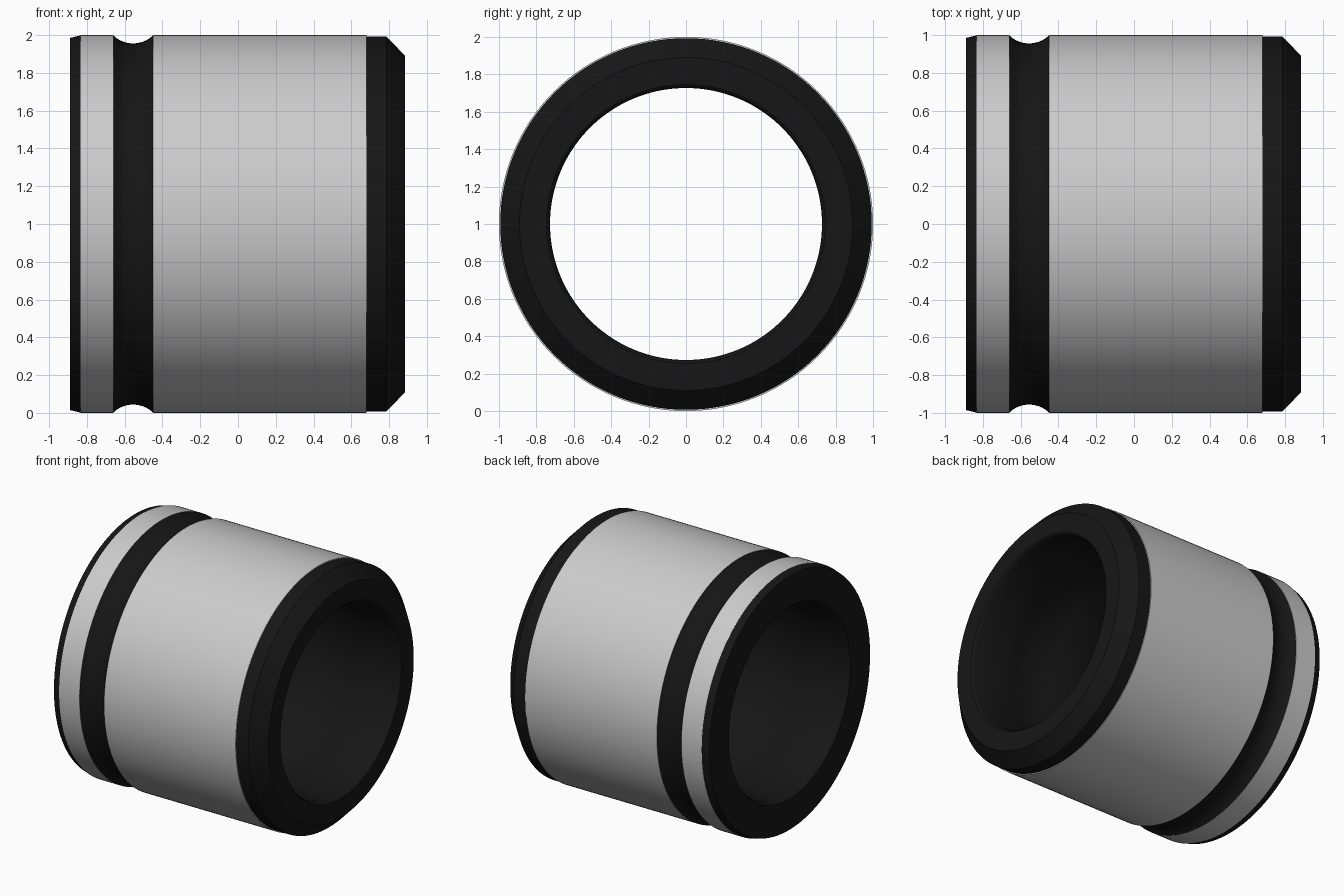
import bpy, math

if "Cube" in bpy.data.objects:
    bpy.data.objects.remove(bpy.data.objects["Cube"])

SEGMENTS = 128


def revolve(name, profile, material=None):
    """Spin a closed (x, radius) profile round the bore axis at z = 1."""
    n = len(profile)
    verts, faces = [], []
    for s in range(SEGMENTS):
        a = 2 * math.pi * s / SEGMENTS
        verts += [(x, r * math.sin(a), 1 + r * math.cos(a)) for x, r in profile]
        t = (s + 1) % SEGMENTS
        for i in range(n):
            j = (i + 1) % n
            faces.append((s * n + i, s * n + j, t * n + j, t * n + i))
    mesh = bpy.data.meshes.new(name)
    mesh.from_pydata(verts, [], faces)
    obj = bpy.data.objects.new(name, mesh)
    bpy.context.collection.objects.link(obj)
    if material:
        mesh.materials.append(material)
    bpy.ops.object.select_all(action='DESELECT')
    obj.select_set(True)
    bpy.context.view_layer.objects.active = obj
    # consistent outward normals
    bpy.ops.object.mode_set(mode='EDIT')
    bpy.ops.mesh.select_all(action='SELECT')
    bpy.ops.mesh.normals_make_consistent(inside=False)
    bpy.ops.object.mode_set(mode='OBJECT')
    bpy.ops.object.shade_smooth_by_angle(angle=math.radians(20))
    return obj


black = bpy.data.materials.new("black_resin")
black.diffuse_color = (0.008, 0.008, 0.008, 1)
black.use_nodes = True
black.node_tree.nodes["Principled BSDF"].inputs["Base Color"].default_value = black.diffuse_color

# Retaining-ring groove: shallow circular arc across the outside
groove_x, half, depth = -0.555, 0.105, 0.042
arc_r = (half ** 2 + depth ** 2) / (2 * depth)
groove = []
for i in range(13):
    dx = -half + 2 * half * i / 12
    r = 0.998 - depth + arc_r - math.sqrt(arc_r ** 2 - dx ** 2)
    groove.append((groove_x + dx, r))

# Black body: chamfered ends, groove, and bore with two shallow recesses
seat = 0.97
outer = [(-0.89, 0.985), (-0.835, 0.998), (-0.835, seat), (-0.66, seat)]
outer += groove
outer += [(-0.45, seat), (0.68, seat), (0.68, 0.993), (0.785, 0.993), (0.885, 0.89)]

bore, recess, end = 0.727, 0.742, 0.885
half_bore = [(end, 0.745), (end - 0.008, 0.735), (end - 0.03, bore),
             (0.53, bore), (0.48, recess), (0.18, recess), (0.13, bore)]
inner = half_bore + [(-x, r) for x, r in reversed(half_bore)]
inner[-1] = (-0.89, 0.745)
revolve("bearing_body", outer + inner, black)

# Grey steel sleeves on either side of the groove
for name, x0, x1 in (("end_sleeve", -0.835, -0.66), ("main_sleeve", -0.45, 0.68)):
    revolve(name, [(x0, seat), (x0, 1.0), (x1, 1.0), (x1, seat)])
